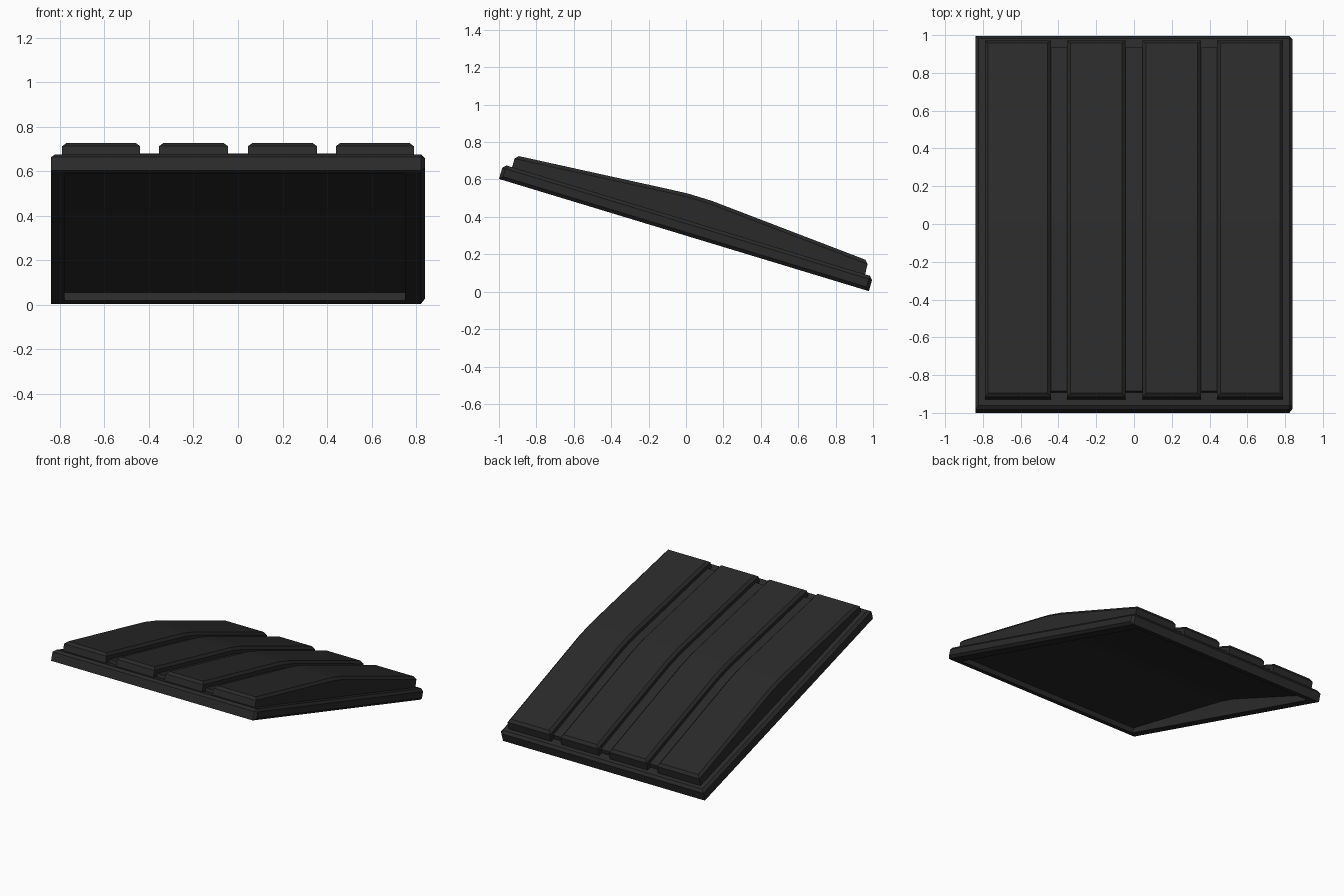
import bpy, bmesh

if "Cube" in bpy.data.objects:
    bpy.data.objects.remove(bpy.data.objects["Cube"])

mat = bpy.data.materials.new("dark_plastic")
mat.diffuse_color = (0.023, 0.023, 0.023, 1)
mat.use_nodes = True
mat.node_tree.nodes["Principled BSDF"].inputs["Base Color"].default_value = mat.diffuse_color


def prism(name, profile, x0, x1, n_top=0, bevel=0.0, bevel_right=False):
    """Extrude a (y, z) profile along x; the first n_top sides form the top and get a chamfered rim."""
    bm = bmesh.new()
    left = [bm.verts.new((x0, y, z)) for y, z in profile]
    right = [bm.verts.new((x1, y, z)) for y, z in profile]
    n = len(profile)
    sides = [bm.faces.new((left[i], left[(i + 1) % n], right[(i + 1) % n], right[i])) for i in range(n)]
    bm.faces.new(left)
    cap = bm.faces.new(right)
    bmesh.ops.recalc_face_normals(bm, faces=bm.faces[:])
    if bevel:
        top = set(sides[:n_top])
        edges = {e for f in top for e in f.edges if not all(g in top for g in e.link_faces)}
        if bevel_right:
            edges |= set(cap.edges)
        bmesh.ops.bevel(bm, geom=list(edges), offset=bevel, segments=1, affect='EDGES', clamp_overlap=True)
    me = bpy.data.meshes.new(name)
    bm.to_mesh(me)
    bm.free()
    ob = bpy.data.objects.new(name, me)
    bpy.context.collection.objects.link(ob)
    return ob


# Sloping base slab with chamfered upper and right-hand edges
lid = prism("lid_shell", [(-0.977, 0.68), (1.0, 0.08), (0.978, 0.003), (-1.0, 0.603)],
            -0.84, 0.84, 1, 0.018, True)

# Raised core whose top shows as the grooves between ribs
bend = [(-0.1, 0.55), (0.01, 0.525), (0.14, 0.485)]
core = prism("groove_core", [(-0.885, 0.678)] + [(y, z - 0.045) for y, z in bend] +
             [(0.935, 0.132), (0.92, 0.07), (-0.9, 0.62)], -0.7, 0.7)

# Four bent ribs
ribs = [prism("rib", [(-0.912, 0.729)] + bend + [(0.975, 0.165), (0.95, 0.06), (-0.94, 0.63)],
              a, b, 4, 0.018)
        for a, b in ((-0.79, -0.44), (-0.355, -0.045), (0.045, 0.355), (0.44, 0.79))]

# Hollow underside following the bend
cavity = prism("cavity_cutter", [(-0.935, 0.62)] + [(y, z - 0.11) for y, z in bend] +
               [(0.935, 0.055), (0.915, -0.02), (-0.965, 0.545)], -0.78, 0.75)

helpers = [core] + ribs + [cavity]
for ob in helpers:
    ob.hide_render = True
    m = lid.modifiers.new(ob.name, 'BOOLEAN')
    m.object = ob
    m.solver = 'EXACT'
    m.operation = 'DIFFERENCE' if ob is cavity else 'UNION'

# Bake the booleans and remove the helpers
dg = bpy.context.evaluated_depsgraph_get()
mesh = bpy.data.meshes.new_from_object(lid.evaluated_get(dg))
lid.modifiers.clear()
lid.data = mesh
mesh.materials.clear()
mesh.materials.append(mat)
for ob in helpers:
    bpy.data.objects.remove(ob)
